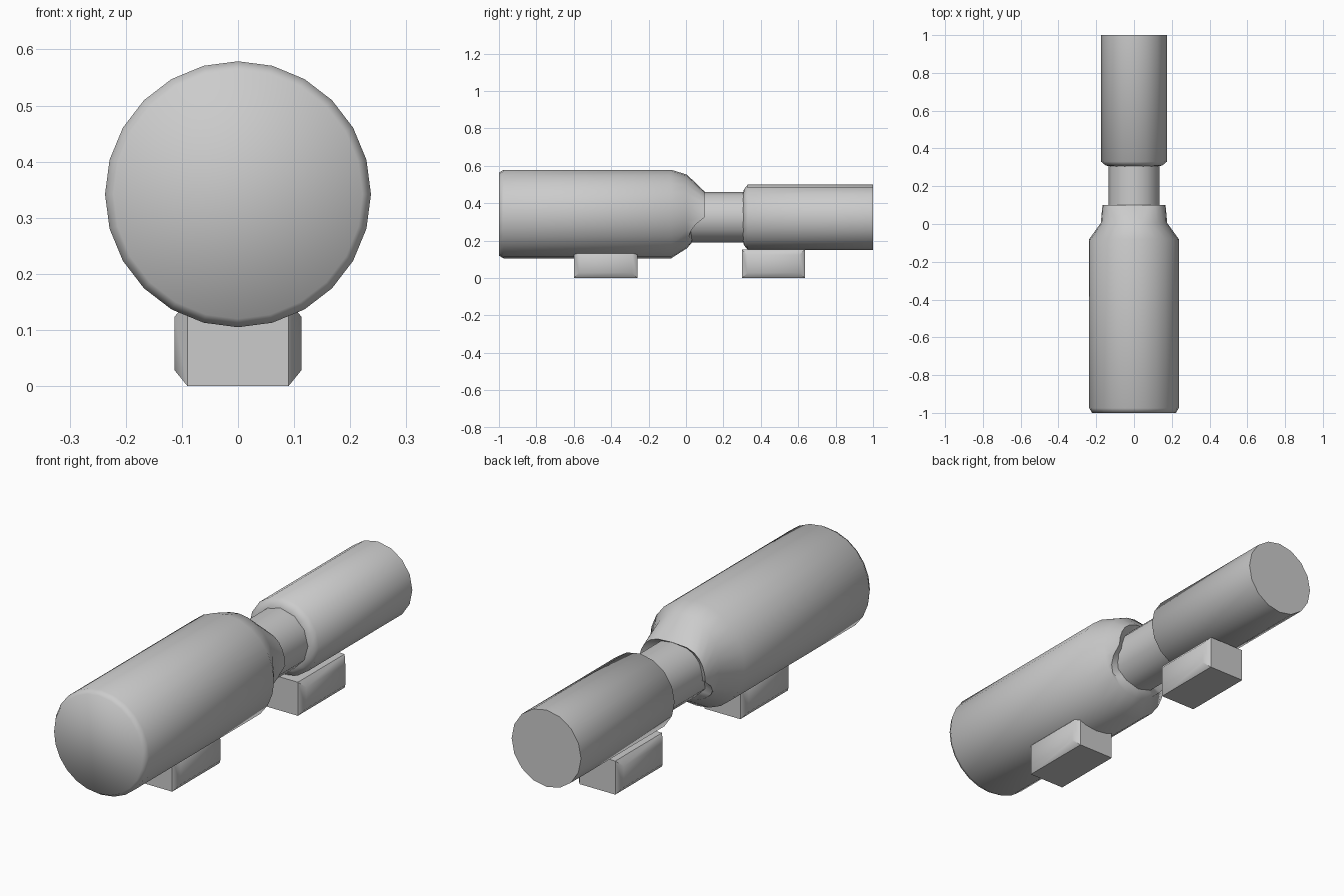
import bpy, bmesh, math

if "Cube" in bpy.data.objects:
    bpy.data.objects.remove(bpy.data.objects["Cube"])


def finish(name, bm, angle):
    bmesh.ops.recalc_face_normals(bm, faces=bm.faces)
    me = bpy.data.meshes.new(name)
    bm.to_mesh(me)
    bm.free()
    ob = bpy.data.objects.new(name, me)
    bpy.context.collection.objects.link(ob)
    bpy.ops.object.select_all(action='DESELECT')
    ob.select_set(True)
    bpy.context.view_layer.objects.active = ob
    bpy.ops.object.shade_smooth_by_angle(angle=math.radians(angle))
    return ob


def loft(name, rings, angle=60):
    """Skin a list of equally sized point rings and cap both ends."""
    bm = bmesh.new()
    vs = [[bm.verts.new(p) for p in r] for r in rings]
    n = len(vs[0])
    for a, b in zip(vs, vs[1:]):
        for i in range(n):
            j = (i + 1) % n
            bm.faces.new((a[i], a[j], b[j], b[i]))
    bm.faces.new(vs[0])
    bm.faces.new(vs[-1])
    return finish(name, bm, angle)


def circle(y, r, zc, n, rz=None):
    rz = rz or r
    return [(r * math.cos(2 * math.pi * i / n), y,
             zc + rz * math.sin(2 * math.pi * i / n)) for i in range(n)]


def collar_edge(n):
    """Collar rim: reaches far back on top, cut away underneath."""
    pts = []
    steps = [(0.19, 0.03), (0.22, 0.012), (0.28, 0.04), (0.32, 0.1), (0.5, 0.1)]
    for i in range(n):
        t = 2 * math.pi * i / n
        c, z = math.cos(t), 0.325 + 0.137 * math.sin(t)
        y = steps[0][1]
        for (z0, y0), (z1, y1) in zip(steps, steps[1:]):
            if z0 <= z <= z1:
                y = y0 + (y1 - y0) * (z - z0) / (z1 - z0)
        x = math.copysign(0.167 * abs(c) ** 0.6, c) if abs(c) > 1e-6 else 0
        pts.append((x, y, z))
    return pts


# Large front barrel with shoulder and collar
N = 24
loft("front_barrel", [
    circle(-1.0, 0.222, 0.342, N),
    circle(-0.975, 0.237, 0.342, N),
    circle(-0.08, 0.237, 0.342, N),
    circle(0.005, 0.176, 0.356, N, 0.197),
    collar_edge(N),
    circle(0.04, 0.09, 0.325, N),
])

# Narrow neck between the barrels
loft("neck", [circle(-0.05, 0.136, 0.325, 12), circle(0.36, 0.136, 0.325, 12)])

# Smaller rear barrel
loft("rear_barrel", [
    circle(0.305, 0.13, 0.325, 16),
    circle(0.31, 0.15, 0.325, 16),
    circle(0.33, 0.174, 0.325, 16),
    circle(1.0, 0.174, 0.325, 16),
])


# Mounting feet: boxes with a raised pad on each side
def foot(name, y0, y1, top=0.152):
    bm = bmesh.new()
    bmesh.ops.create_cube(bm, size=1)
    for v in bm.verts:
        v.co = (v.co.x * 0.18, (y0 + y1) / 2 + v.co.y * (y1 - y0),
                (v.co.z + 0.5) * top)
    bm.normal_update()
    sides = [f for f in bm.faces if abs(f.normal.x) > 0.9]
    bmesh.ops.inset_individual(bm, faces=sides, thickness=0.04, depth=0.023)
    finish(name, bm, 50)


foot("front_foot", -0.6, -0.26)
foot("rear_foot", 0.3, 0.635)
